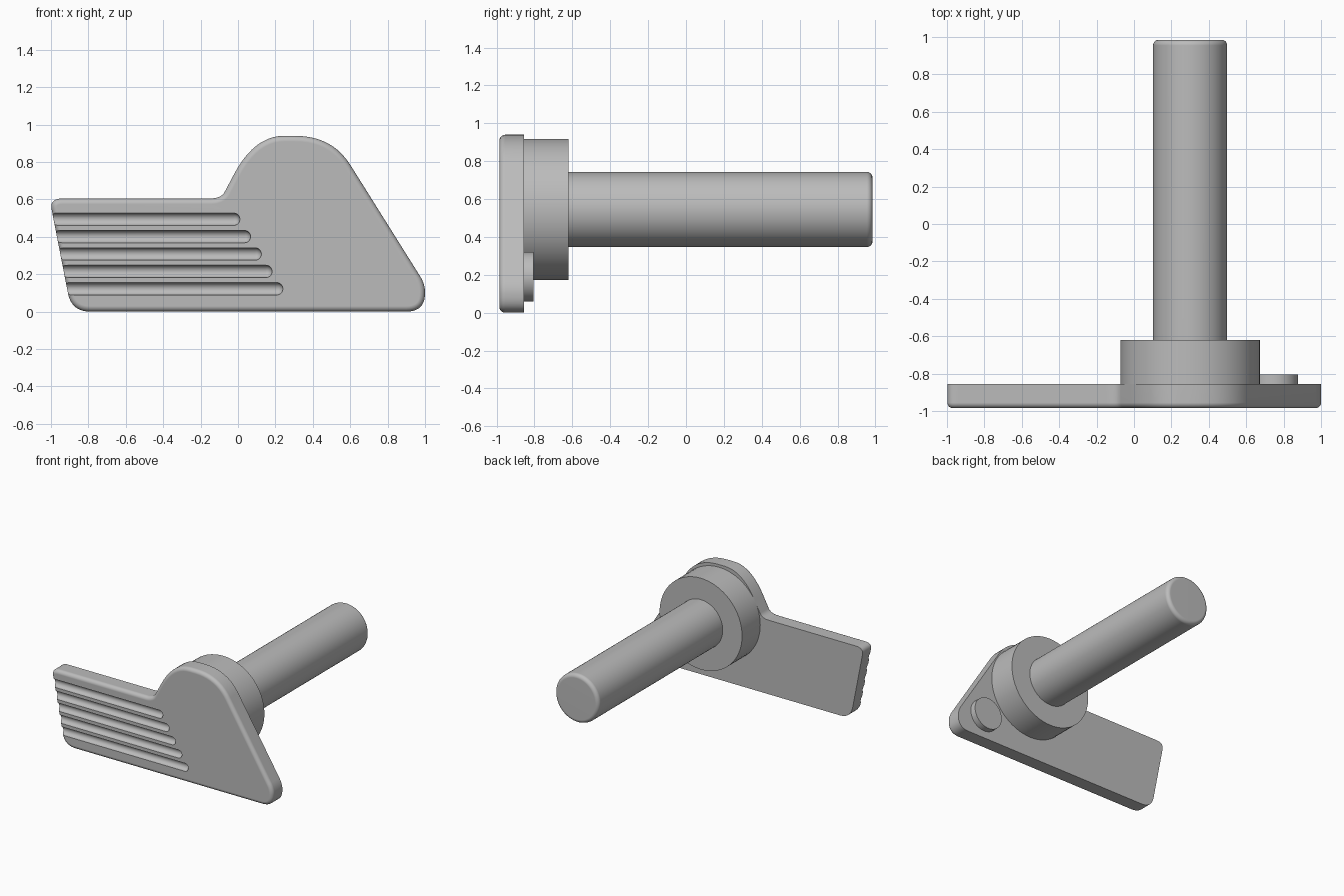
import bpy, bmesh, math
from mathutils import Vector, Matrix

cube = bpy.data.objects.get("Cube")
if cube:
    bpy.data.objects.remove(cube, do_unlink=True)

metal = bpy.data.materials.new("grey metal")
metal.use_nodes = True
grey = (0.5, 0.5, 0.5, 1)
metal.diffuse_color = grey
metal.node_tree.nodes["Principled BSDF"].inputs["Base Color"].default_value = grey

FRONT, BACK = -0.985, -0.855      # plate faces along y


def make_object(name, bm):
    bmesh.ops.recalc_face_normals(bm, faces=bm.faces)
    mesh = bpy.data.meshes.new(name)
    bm.to_mesh(mesh)
    bm.free()
    mesh.materials.append(metal)
    obj = bpy.data.objects.new(name, mesh)
    bpy.context.collection.objects.link(obj)
    return obj


def smooth(obj):
    bpy.ops.object.select_all(action="DESELECT")
    obj.select_set(True)
    bpy.context.view_layer.objects.active = obj
    bpy.ops.object.shade_smooth_by_angle(angle=math.radians(35))
    obj.modifiers.new("Flat faces", "WEIGHTED_NORMAL").keep_sharp = True


def lathe(bm, profile, matrix, steps=64):
    """Revolve (radius, height) points about z, then place the result."""
    start = [bm.verts.new((r, 0, h)) for r, h in profile]
    edges = [bm.edges.new(pair) for pair in zip(start, start[1:])]
    before = set(bm.verts) - set(start)
    bmesh.ops.spin(bm, geom=start + edges, cent=(0, 0, 0), axis=(0, 0, 1),
                   angle=math.tau, steps=steps, use_merge=True)
    new = [v for v in bm.verts if v not in before]
    bmesh.ops.remove_doubles(bm, verts=new, dist=1e-5)
    new = [v for v in bm.verts if v not in before]
    bmesh.ops.transform(bm, matrix=matrix, verts=new)


def rounded_end(radius, height, fillet, steps=6):
    arc = [i * math.pi / 2 / steps for i in range(steps + 1)]
    return [(radius - fillet + fillet * math.cos(a),
             height - fillet + fillet * math.sin(a)) for a in arc]


def round_part(name, x, z, radius, y0, y1, fillet=0):
    """Solid of revolution lying along y."""
    length = y1 - y0
    end = rounded_end(radius, length, fillet) if fillet else [(radius, length)]
    bm = bmesh.new()
    lathe(bm, [(0, 0), (radius, 0)] + end + [(0, length)],
          Matrix.Translation((x, y0, z)) @ Matrix.Rotation(-math.pi / 2, 4, "X"))
    smooth(make_object(name, bm))


# Plate outline: corner x, z, rounding before and after the corner
corners = [
    (-0.89, 0, 0.1, 0.1), (1.0, 0, 0.1, 0.1), (1.0, 0.147, 0.045, 0.05),
    (0.503, 0.94, 0.183, 0.2), (0.088, 0.94, 0.16, 0.23),
    (-0.09, 0.605, 0.04, 0.06), (-1.008, 0.605, 0.07, 0.06),
]
outline = []
for i, (x, z, r_in, r_out) in enumerate(corners):
    corner = Vector((x, FRONT, z))
    px, pz = corners[i - 1][:2]
    nx, nz = corners[(i + 1) % len(corners)][:2]
    a = corner + (Vector((px, FRONT, pz)) - corner).normalized() * r_in
    b = corner + (Vector((nx, FRONT, nz)) - corner).normalized() * r_out
    for k in range(11):
        t = k / 10
        outline.append(a * (1 - t) ** 2 + corner * 2 * t * (1 - t) + b * t * t)

bm = bmesh.new()
face = bm.faces.new([bm.verts.new(p) for p in outline])
bmesh.ops.remove_doubles(bm, verts=bm.verts, dist=0.002)
made = bmesh.ops.extrude_face_region(bm, geom=bm.faces[:], use_keep_orig=True)
bmesh.ops.translate(bm, vec=(0, BACK - FRONT, 0),
                    verts=[g for g in made["geom"] if isinstance(g, bmesh.types.BMVert)])
bmesh.ops.recalc_face_normals(bm, faces=bm.faces)
rim = [e for e in bm.edges if all(abs(v.co.y - FRONT) < 1e-4 for v in e.verts)]
bmesh.ops.bevel(bm, geom=rim, offset=0.03, offset_type="OFFSET", segments=5,
                profile=0.5, affect="EDGES", clamp_overlap=False)
plate = make_object("lever_plate", bm)

# Five round-ended grip grooves cut into the front
bm = bmesh.new()
for i in range(5):
    end_x, z = 0.24 - 0.0575 * i, 0.122 + 0.093 * i
    length = end_x + 1.1
    lathe(bm, [(0, 0), (0.033, 0)] + rounded_end(0.033, length, 0.033, 8),
          Matrix.Translation((-1.1, FRONT, z)) @ Matrix.Rotation(math.pi / 2, 4, "Y"), 32)
cutter = make_object("groove_cutter", bm)
cutter.hide_render = True
cut = plate.modifiers.new("Grooves", "BOOLEAN")
cut.operation, cut.solver, cut.object = "DIFFERENCE", "EXACT", cutter
bpy.context.view_layer.objects.active = plate
bpy.ops.object.modifier_apply(modifier=cut.name)
bpy.data.objects.remove(cutter, do_unlink=True)
smooth(plate)

# Collar, shaft and small pin on the back
round_part("collar", 0.3, 0.545, 0.373, BACK, -0.62)
round_part("shaft", 0.3, 0.545, 0.198, -0.62, 0.985, 0.03)
round_part("pin", 0.748, 0.19, 0.13, BACK, -0.805)
